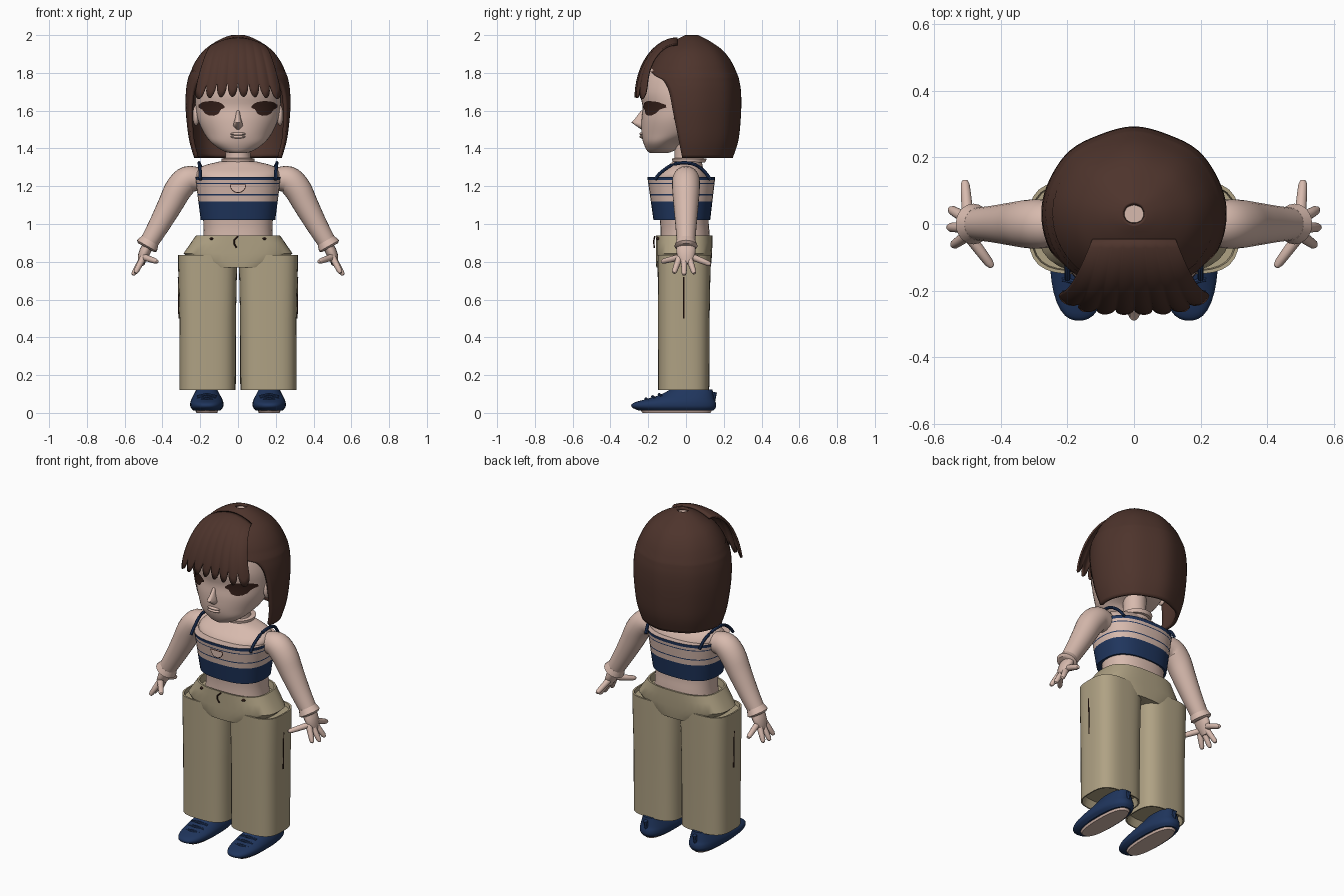
import bpy, bmesh, math
from mathutils import Vector

cube = bpy.data.objects.get("Cube")
if cube:
    bpy.data.objects.remove(cube, do_unlink=True)


def material(name, rgb):
    m = bpy.data.materials.new(name)
    m.use_nodes = True
    col = (*rgb, 1)
    m.diffuse_color = col
    m.node_tree.nodes["Principled BSDF"].inputs["Base Color"].default_value = col
    return m


SKIN = material("skin", (0.68, 0.49, 0.42))
HAIR = material("brown_hair", (0.075, 0.034, 0.025))
KHAKI = material("khaki_cloth", (0.43, 0.36, 0.23))
NAVY = material("navy", (0.014, 0.036, 0.11))
DARK = material("dark_brown", (0.035, 0.014, 0.01))
SIDES = (("left", 1), ("right", -1))


def grid(name, rows, mats, closed=True, caps=True, rule=None, centre=None, angle=40):
    """Skin a list of point rows; a centre makes an open sheet face away from it."""
    bm = bmesh.new()
    vs = [[bm.verts.new(p) for p in row] for row in rows]
    n = len(rows[0])
    for a, b in zip(vs, vs[1:]):
        for i in range(n if closed else n - 1):
            j = (i + 1) % n
            bm.faces.new((a[i], a[j], b[j], b[i]))
    if closed and caps:
        bm.faces.new(vs[0])
        bm.faces.new(vs[-1])
    bmesh.ops.remove_doubles(bm, verts=bm.verts, dist=0.0002)
    bmesh.ops.recalc_face_normals(bm, faces=bm.faces)
    if centre:
        c = Vector(centre)
        if sum((f.calc_center_median() - c).dot(f.normal) for f in bm.faces) < 0:
            bmesh.ops.reverse_faces(bm, faces=bm.faces)
    if rule:
        for f in bm.faces:
            f.material_index = rule(f.calc_center_median())
    me = bpy.data.meshes.new(name)
    bm.to_mesh(me)
    bm.free()
    for m in mats:
        me.materials.append(m)
    ob = bpy.data.objects.new(name, me)
    bpy.context.collection.objects.link(ob)
    bpy.ops.object.select_all(action='DESELECT')
    ob.select_set(True)
    bpy.context.view_layer.objects.active = ob
    bpy.ops.object.shade_smooth_by_angle(angle=math.radians(angle))
    return ob


def refine(rows, k=4):
    """Pass a smooth curve through rows of numbers."""
    out = []
    for i in range(len(rows) - 1):
        p = [rows[max(0, min(len(rows) - 1, i + d))] for d in (-1, 0, 1, 2)]
        for s in range(k):
            t = s / k
            out.append([b + 0.5 * t * (c - a + t * (2*a - 5*b + 4*c - d + t * (3*(b - c) + d - a)))
                        for a, b, c, d in zip(*p)])
    return out + [list(rows[-1])]


def ring(z, rx, front, back, cx=0, power=2, n=40):
    pts = []
    for i in range(n):
        a = math.tau * i / n
        c, s = math.cos(a), math.sin(a)
        q = (abs(c) ** power + abs(s) ** power) ** (-1 / power)
        pts.append((cx + rx * c * q, (front + back) / 2 + (back - front) / 2 * s * q, z))
    return pts


def loft(name, rows, mats, cx=0, power=2, **kw):
    return grid(name, [ring(*r, cx=cx, power=power) for r in rows], mats, **kw)


def tube(name, pts, radii, mat, n=14, squash=1):
    pts = [Vector(p) for p in pts]
    rows = []
    for i, p in enumerate(pts):
        d = (pts[min(i + 1, len(pts) - 1)] - pts[max(i - 1, 0)]).normalized()
        u = d.cross(Vector((0, 1, 0) if abs(d.y) < 0.9 else (1, 0, 0))).normalized()
        w = d.cross(u)
        rows.append([p + radii[i] * (u * math.cos(math.tau * k / n)
                     + w * squash * math.sin(math.tau * k / n)) for k in range(n)])
    return grid(name, rows, [mat])


def ball(name, c, r, mat):
    rows = []
    for i in range(9):
        a = math.pi * (0.01 + 0.98 * i / 8)
        k = math.sin(a)
        rows.append(ring(c[2] - r[2] * math.cos(a), r[0] * k, c[1] - r[1] * k, c[1] + r[1] * k, c[0], n=18))
    return grid(name, rows, [mat])


# Head
head_rows = refine([(1.375, .04, -.19, -.1), (1.39, .085, -.207, -.06), (1.43, .14, -.226, -.02),
                    (1.48, .18, -.236, .1), (1.55, .212, -.236, .15), (1.62, .225, -.23, .18),
                    (1.7, .225, -.242, .2), (1.8, .205, -.215, .2), (1.88, .165, -.145, .17),
                    (1.95, .08, -.05, .08)])
loft("head", head_rows, [SKIN])


def face_y(x, z):
    for a, b in zip(head_rows, head_rows[1:]):
        if a[0] <= z <= b[0]:
            t = (z - a[0]) / (b[0] - a[0])
            rx, f, k = [p + (q - p) * t for p, q in zip(a[1:], b[1:])]
            return (f + k) / 2 - (k - f) / 2 * math.sqrt(max(0, 1 - (x / rx) ** 2))


loft("nose", [(1.5, .012, -.237, -.2), (1.522, .026, -.268, -.2), (1.538, .022, -.29, -.2),
              (1.56, .015, -.268, -.2), (1.6, .008, -.238, -.2)], [SKIN], angle=70)
for z in (1.462, 1.477):
    ball("lip", (0, -.232, z), (.04, .015, .009), SKIN)

# Eyes: thin plates following the face, given as x, top, bottom
eye = [(.072, 1.625, 1.615), (.09, 1.64, 1.607), (.105, 1.646, 1.582), (.13, 1.65, 1.573),
       (.155, 1.65, 1.575), (.175, 1.648, 1.586), (.19, 1.644, 1.606), (.21, 1.63, 1.617)]
for side, s in SIDES:
    rows = []
    for k in range(5):
        rows.append([(s * x, face_y(x, z) - .006, z) for x, t, b in eye for z in [t + (b - t) * k / 4]])
    grid(side + "_eye", rows, [DARK], closed=False, centre=(0, 0, 1.6))
    ball(side + "_ear", (s * .222, -.03, 1.575), (.018, .035, .055), SKIN)

# Bob: a shell with a face opening; rows are height, half width, back, front edge
hair_rows = refine([(1.35, .232, .245, -.02), (1.45, .26, .276, -.04), (1.6, .277, .289, -.07),
                    (1.7, .276, .288, -.09), (1.76, .267, .279, -.12), (1.79, .258, .27, -.17),
                    (1.86, .226, .238, -.23), (1.92, .18, .192, -.3), (1.965, .118, .13, -.3),
                    (1.99, .066, .085, -.3), (2, .033, .063, -.3)])
rows = []
for z, rx, back, edge in hair_rows:
    ry = back - .03
    a0 = math.asin(max(-1, min(1, (edge - .03) / ry)))
    rows.append([])
    for i in range(49):
        a = a0 + (math.pi - 2 * a0) * i / 48
        wave = 1 + .012 * math.cos(8 * a) * max(0, math.sin(a))
        rows[-1].append((rx * math.cos(a) * wave, .03 + ry * math.sin(a) * wave, z))
bob = grid("bob_hair", rows, [HAIR], closed=False, centre=(0, .03, 1.6), angle=60)
shell = bob.modifiers.new("thickness", 'SOLIDIFY')
shell.thickness = .018
loft("crown_spot", [(1.97, .034, -.004, .064), (1.984, .034, -.004, .064)], [SKIN])

# Fringe: a curved sheet with a scalloped lower edge
rows = []
for j in range(13):
    rows.append([])
    for i in range(97):
        u = i / 48 - 1
        lobe = abs(math.sin(math.pi * 4 * (u + 1)))
        v = j / 12 * (.84 + .16 * math.sqrt(lobe))
        a = v * math.pi / 2
        y = -.045 - .22 * math.sin(a) + .06 * v * u ** 4 - .008 * v * lobe
        rows[-1].append((u * (.125 + .115 * v), y, 1.988 - .315 * (1 - math.cos(a)) - .035 * u * u * (1 - v * .6)))
fringe = grid("fringe", rows, [HAIR], closed=False, centre=(0, .03, 1.6), angle=50)
shell = fringe.modifiers.new("thickness", 'SOLIDIFY')
shell.thickness = .01

# Neck and torso
loft("neck", refine([(1.3, .1, -.08, .09), (1.34, .072, -.062, .08), (1.37, .065, -.06, .07),
                     (1.46, .065, -.06, .07)]), [SKIN])
loft("neck_seam", [(1.325, .085, -.07, .1), (1.345, .088, -.075, .11), (1.35, .07, -.06, .08)], [SKIN])
loft("torso", refine([(.86, .19, -.14, .13), (.95, .182, -.135, .125), (1.03, .185, -.14, .12),
                      (1.2, .2, -.165, .13), (1.26, .225, -.15, .115), (1.305, .19, -.1, .085),
                      (1.33, .1, -.07, .07)]), [SKIN], power=2.4)

# Striped bandeau, coloured by height
rows = []
for z in (1.02, 1.12, 1.152, 1.158, 1.211, 1.216, 1.232, 1.25):
    t = (z - 1.02) / .23
    rows.append((z, .197 + .03 * t, -.172 - .033 * t, .128 + .027 * t))
loft("striped_top", rows, [NAVY, SKIN], power=2.6, rule=lambda c: int(
    1.12 < c.z < 1.152 or 1.158 < c.z < 1.211 or 1.216 < c.z < 1.232 or c.z > 1.2499))
for name, mat, r, y in (("pocket_edge", DARK, .043, -.203), ("chest_pocket", SKIN, .039, -.205)):
    rows = []
    for k in range(9):
        a = math.pi * k / 8
        x, z = r * math.cos(a), 1.207 - r * math.sin(a)
        rows.append([(x, y, z), (x, y, 1.206 + (r - .039))])
    grid(name, rows, [mat], closed=False, centre=(0, 0, 1.2))

# Trousers
loft("trouser_hips", [(.77, .17, -.157, .13), (.8, .24, -.16, .135), (.845, .288, -.16, .138),
                      (.9, .25, -.16, .14), (.94, .222, -.16, .14), (.94, .212, -.15, .13),
                      (.9, .205, -.145, .125)], [KHAKI], power=2.8)
tube("drawstring", [(.0, -.165, .935), (-.02, -.17, .915), (-.02, -.17, .895), (-.008, -.168, .875)],
     [.004] * 4, DARK, n=6)

for side, s in SIDES:
    ball(side + "_button", (s * .14, -.145, .922), (.01, .014, .007), DARK)
    loft(side + "_trouser_leg", [(.17, .13, -.13, .105), (.12, .142, -.14, .115), (.12, .149, -.147, .123),
                                 (.5, .15, -.148, .125), (.78, .156, -.15, .13), (.835, .156, -.15, .13),
                                 (.835, .147, -.14, .12), (.815, .143, -.137, .117)],
         [KHAKI], cx=s * .161, power=3.2)
    tube(side + "_side_seam", [(s * .312, -.012, .5), (s * .315, -.012, .72)], [.004, .004], DARK, n=6)

    # Shoulder strap
    tube(side + "_strap", refine([(s * .2, -.165, 1.235), (s * .2, -.13, 1.275), (s * .205, -.06, 1.318),
                                  (s * .205, .03, 1.32), (s * .19, .09, 1.285), (s * .18, .13, 1.235)]),
         [.009] * 21, NAVY, n=8)

    # Arm, cuff and hand
    arm = refine([(.2, 1.235, .06), (.265, 1.235, .072), (.315, 1.185, .073), (.36, 1.1, .066),
                  (.42, .99, .056), (.485, .88, .047)])
    tube(side + "_arm", [(s * x, 0, z) for x, z, r in arm], [r for x, z, r in arm], SKIN, n=24)
    tube(side + "_cuff", [(s * .466, 0, .912), (s * .482, 0, .884), (s * .487, 0, .875)],
         [.05, .061, .048], SKIN, n=20)
    tube(side + "_palm", [(s * .475, 0, .89), (s * .49, 0, .86), (s * .505, 0, .825), (s * .515, 0, .79)],
         [.028, .03, .027, .015], SKIN, squash=1.75)
    for name, x, y, z, base in (("thumb", .425, -.13, .8, -.03), ("first_finger", .545, -.065, .738, -.034),
                                ("middle_finger", .558, -.01, .728, -.01), ("ring_finger", .553, .045, .735, .015),
                                ("little_finger", .508, .132, .785, .035)):
        a, b = Vector((s * .5, base, .825)), Vector((s * x, y, z))
        tube(side + "_" + name, [a, a.lerp(b, .5), a.lerp(b, .85), a.lerp(b, .97), b],
             [.018, .016, .014, .009, .002], SKIN, n=10)

    # Shoe, sole and laces
    loft(side + "_shoe", refine([(.012, .07, -.25, .145), (.03, .086, -.287, .158), (.052, .088, -.28, .158),
                                 (.072, .082, -.215, .15), (.095, .07, -.14, .145), (.125, .055, -.08, .14)]),
         [NAVY], cx=s * .165, power=2.5)
    loft(side + "_sole", [(0, .055, -.23, .13), (.02, .064, -.245, .14)], [SKIN], cx=s * .165, power=2.5)
    for k in range(3):
        y, z = -.13 - .035 * k, .098 - .012 * k
        tube(side + "_lace", [(s * .165 - .05, y, z - .012), (s * .165, y - .012, z),
                              (s * .165 + .05, y, z - .012)], [.008] * 3, NAVY, n=8)
    tube(side + "_heel_tab", [(s * .165, .14, .06), (s * .165, .152, .11)], [.014, .012], NAVY, n=8)
